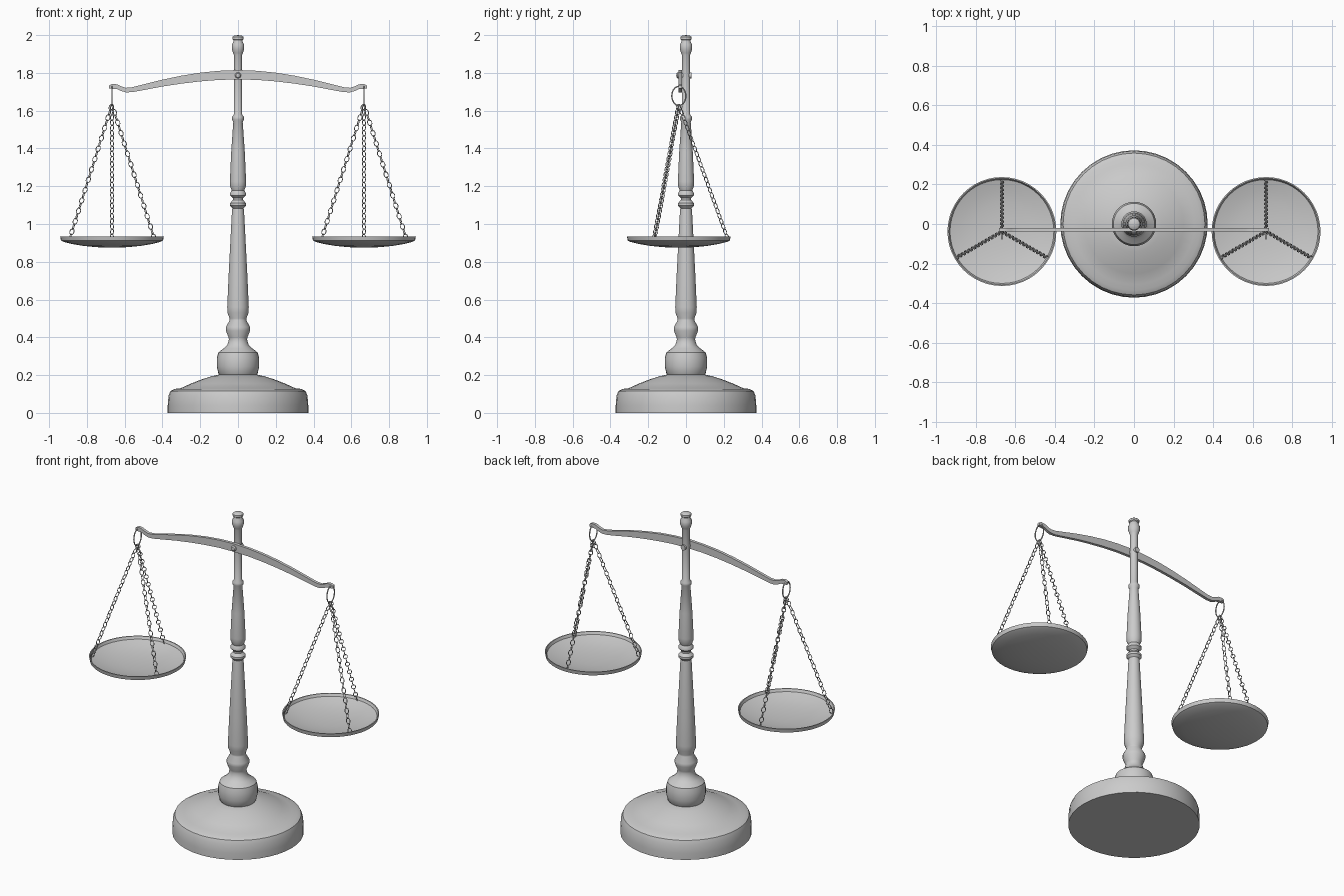
import bpy, bmesh
from math import sin, cos, pi, radians
from mathutils import Vector, Matrix

if "Cube" in bpy.data.objects:
    bpy.data.objects.remove(bpy.data.objects["Cube"])

ARM_X, ARM_Y = 0.667, -0.038


def finish(name, bm, angle=35):
    bmesh.ops.recalc_face_normals(bm, faces=bm.faces)
    mesh = bpy.data.meshes.new(name)
    bm.to_mesh(mesh)
    bm.free()
    obj = bpy.data.objects.new(name, mesh)
    bpy.context.collection.objects.link(obj)
    bpy.ops.object.select_all(action='DESELECT')
    obj.select_set(True)
    bpy.context.view_layer.objects.active = obj
    bpy.ops.object.shade_smooth_by_angle(angle=radians(angle))
    return obj


def lathe(name, profile, center=(0, 0), segs=32):
    """Revolve (radius, z) points around a vertical axis."""
    bm = bmesh.new()
    verts = [bm.verts.new((r, 0, z)) for r, z in profile]
    edges = [bm.edges.new(p) for p in zip(verts, verts[1:])]
    bmesh.ops.spin(bm, geom=verts + edges, cent=(0, 0, 0), axis=(0, 0, 1),
                   angle=2 * pi, steps=segs)
    bmesh.ops.remove_doubles(bm, verts=bm.verts, dist=1e-5)
    bmesh.ops.translate(bm, verts=bm.verts, vec=(*center, 0))
    return finish(name, bm)


def add_ring(bm, mat, a, b, wire, segs=14, sides=5):
    """Elliptical wire ring in the local XZ plane, half-width a, half-height b."""
    grid = []
    for i in range(segs):
        t = 2 * pi * i / segs
        c = Vector((a * cos(t), 0, b * sin(t)))
        n = Vector((cos(t), 0, sin(t)))
        grid.append([bm.verts.new(mat @ (c + wire * (n * cos(u) + Vector((0, 1, 0)) * sin(u))))
                     for u in (2 * pi * j / sides for j in range(sides))])
    for i in range(segs):
        p, q = grid[i], grid[(i + 1) % segs]
        for j in range(sides):
            k = (j + 1) % sides
            bm.faces.new((p[j], q[j], q[k], p[k]))


# Base: heavy domed foot
lathe("base", [(0, 0), (0.372, 0), (0.372, 0.04), (0.368, 0.09), (0.358, 0.115),
               (0.335, 0.127), (0.305, 0.13), (0.25, 0.155), (0.19, 0.178),
               (0.14, 0.194), (0.10, 0.203), (0, 0.203)], segs=40)

# Turned column
lathe("column", [(0, 0.19), (0.09, 0.19), (0.104, 0.21), (0.112, 0.245), (0.112, 0.29),
                 (0.104, 0.32), (0.075, 0.342), (0.056, 0.36), (0.048, 0.388),
                 (0.05, 0.40), (0.064, 0.435), (0.064, 0.455), (0.044, 0.49),
                 (0.044, 0.50), (0.056, 0.53), (0.057, 0.56), (0.05, 0.72),
                 (0.032, 1.07), (0.03, 1.083), (0.043, 1.097), (0.043, 1.11),
                 (0.027, 1.127), (0.027, 1.137), (0.043, 1.152), (0.043, 1.162),
                 (0.033, 1.178), (0.042, 1.20), (0.043, 1.225), (0.036, 1.38),
                 (0.025, 1.54), (0.031, 1.552), (0.031, 1.567), (0.022, 1.58),
                 (0.022, 1.895), (0.026, 1.905), (0.033, 1.925), (0.033, 1.95),
                 (0.025, 1.963), (0.024, 1.973), (0.03, 1.978), (0.03, 1.99),
                 (0.02, 1.997), (0, 2.0)])

# Beam: arched bar with hooked tips (x, centre z, half thickness), mirrored
half = [(0, 1.79, .025), (.1, 1.787, .024), (.2, 1.778, .023), (.3, 1.764, .021),
        (.4, 1.746, .018), (.5, 1.724, .015), (.56, 1.711, .013), (.595, 1.709, .012),
        (.62, 1.717, .012), (.64, 1.727, .012), (.665, 1.729, .013), (.682, 1.726, .008)]
full = [(-x, z, h) for x, z, h in half[:0:-1]] + half
bm = bmesh.new()
loops = [[bm.verts.new((x, ARM_Y + 0.008 + dy, z + s * h))
          for dy, s in ((-.009, -1), (.009, -1), (.009, 1), (-.009, 1))] for x, z, h in full]
for p, q in zip(loops, loops[1:]):
    for j in range(4):
        k = (j + 1) % 4
        bm.faces.new((p[j], q[j], q[k], p[k]))
bm.faces.new(loops[0])
bm.faces.new(loops[-1])
finish("beam", bm)

# Pivot screw through beam and column
pivot = lathe("pivot_screw", [(0, -0.03), (0.016, -0.03), (0.016, 0.044), (0.011, 0.05), (0, 0.052)],
              segs=16)
pivot.matrix_world = Matrix.Translation((0, 0, 1.787)) @ Matrix.Rotation(pi / 2, 4, 'X')

LINKS = 26
for side, sx in (("left", -ARM_X), ("right", ARM_X)):
    # Hanging ring
    bm = bmesh.new()
    add_ring(bm, Matrix.Translation((sx, ARM_Y, 1.678)) @ Matrix.Rotation(pi / 2, 4, 'Z'),
             0.037, 0.051, 0.0035, 28, 6)
    finish(side + "_ring", bm, 80)

    # Three chains of alternating links
    bm = bmesh.new()
    top = Vector((sx, ARM_Y, 1.632))
    for ang in (90, 210, 330):
        a = radians(ang)
        low = Vector((sx + 0.26 * cos(a), ARM_Y + 0.26 * sin(a), 0.918))
        rot = (top - low).to_track_quat('Z', 'Y').to_matrix().to_4x4()
        for i in range(LINKS):
            pos = top.lerp(low, (i + 0.5) / LINKS)
            twist = Matrix.Rotation(radians(45 + 90 * (i % 2)), 4, 'Z')
            add_ring(bm, Matrix.Translation(pos) @ rot @ twist, 0.0115, 0.0165, 0.0023, 12, 5)
    finish(side + "_chains", bm, 80)

    # Shallow dish
    lathe(side + "_pan", [(0, 0.876), (0.08, 0.877), (0.15, 0.884), (0.21, 0.894), (0.255, 0.905),
                          (0.270, 0.912), (0.275, 0.935), (0.269, 0.935), (0.262, 0.919),
                          (0.21, 0.904), (0.15, 0.894), (0.08, 0.887), (0, 0.886)],
          (sx, ARM_Y), 48)
